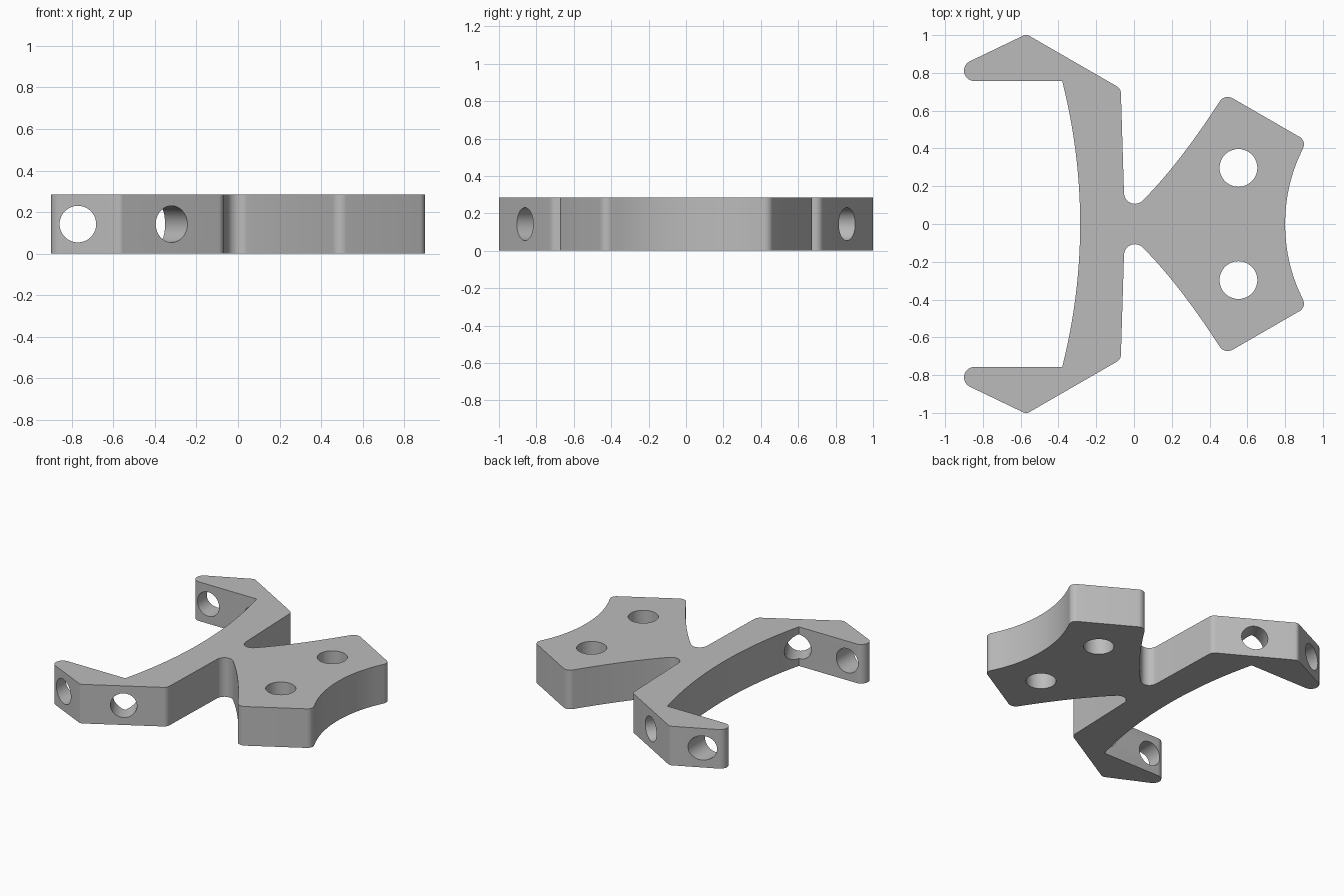
import bpy
import bmesh
import math
from mathutils import Vector, Matrix

if "Cube" in bpy.data.objects:
    bpy.data.objects.remove(bpy.data.objects["Cube"], do_unlink=True)

HEIGHT = 0.285
BORE = 0.088

grey = bpy.data.materials.new("plain grey")
grey.use_nodes = True
grey.diffuse_color = (0.5, 0.5, 0.5, 1)
grey.node_tree.nodes["Principled BSDF"].inputs["Base Color"].default_value = (0.5, 0.5, 0.5, 1)


def arc(centre, radius, start, end, steps=12):
    angles = [math.radians(start + (end - start) * i / steps) for i in range(steps + 1)]
    return [Vector((centre[0] + radius * math.cos(a), centre[1] + radius * math.sin(a))) for a in angles]


def bow(a, control, b, steps=14):
    a, control, b = Vector(a), Vector(control), Vector(b)
    ts = [i / steps for i in range(steps + 1)]
    return [a * (1 - t) ** 2 + control * 2 * t * (1 - t) + b * t * t for t in ts]


def fillet(before, corner, after, radius, steps=8):
    before, corner, after = Vector(before), Vector(corner), Vector(after)
    u, v = (before - corner).normalized(), (after - corner).normalized()
    half = u.angle(v) / 2
    centre = corner + (u + v).normalized() * radius / math.sin(half)
    p = corner + u * radius / math.tan(half) - centre
    q = corner + v * radius / math.tan(half) - centre
    return [centre + p.lerp(q, i / steps).normalized() * radius for i in range(steps + 1)]


# Half outline, from the concave end round to the inside of the long bow
end_arc = bow((0.80, 0), (0.80, 0.20), (0.885, 0.38))
flank = bow((0.435, 0.62), (0.229, 0.307), (0.046, 0.124))
neck = arc((0.005, 0.165), 0.058, -45, -178)
end_corner, flank_corner = (0.913, 0.44), (0.48, 0.69)
shoulder, apex = (-0.07, 0.717), (-0.57, 1.005)
tip = arc((-0.845, 0.812), 0.055, 115, 270)
inner_bow = bow((-0.38, 0.757), (-0.285, 0.38), (-0.285, 0))

half = end_arc[:-1]
half += fillet(end_arc[-1], end_corner, flank_corner, 0.045)
half += fillet(end_corner, flank_corner, flank[0], 0.05)
half += flank[1:-1] + neck
half += fillet(neck[-1], shoulder, apex, 0.045)
half += fillet(shoulder, apex, tip[0], 0.035)
half += tip + inner_bow
outline = half + [Vector((p.x, -p.y)) for p in reversed(half[1:-1])]

# Plate body extruded from the outline
bm = bmesh.new()
base = bm.faces.new([bm.verts.new((p.x, p.y, 0)) for p in outline])
raised = bmesh.ops.extrude_face_region(bm, geom=[base])["geom"]
bmesh.ops.translate(bm, verts=[g for g in raised if isinstance(g, bmesh.types.BMVert)], vec=(0, 0, HEIGHT))
if base.is_valid and len(bm.faces) < len(outline) + 2:
    bm.faces.new([bm.verts[i] for i in range(len(outline))])
bmesh.ops.recalc_face_normals(bm, faces=bm.faces)
mesh = bpy.data.meshes.new("bracket_body")
bm.to_mesh(mesh)
bm.free()
mesh.materials.append(grey)
body = bpy.data.objects.new("bracket_body", mesh)
bpy.context.collection.objects.link(body)
bpy.context.view_layer.objects.active = body
body.select_set(True)


def drill(centre, direction, radius, depth):
    """Cut one round hole through the body."""
    cutter_mesh = bpy.data.meshes.new("hole_cutter")
    cb = bmesh.new()
    turn = Vector(direction).to_track_quat("Z", "Y").to_matrix().to_4x4()
    bmesh.ops.create_cone(cb, cap_ends=True, segments=48, radius1=radius, radius2=radius,
                          depth=depth, matrix=Matrix.Translation(centre) @ turn)
    cb.to_mesh(cutter_mesh)
    cb.free()
    cutter_mesh.materials.append(grey)
    cutter = bpy.data.objects.new("hole_cutter", cutter_mesh)
    cutter.hide_render = True
    bpy.context.collection.objects.link(cutter)
    cut = body.modifiers.new("hole", "BOOLEAN")
    cut.operation = "DIFFERENCE"
    cut.solver = "EXACT"
    cut.object = cutter
    bpy.ops.object.modifier_apply(modifier=cut.name)
    bpy.data.objects.remove(cutter, do_unlink=True)


# Mounting holes, tip holes and slanted holes on both sides
mid = HEIGHT / 2
for side in (1, -1):
    drill((0.553, side * 0.297, mid), (0, 0, 1), 0.1, 1)
    drill((-0.77, side * 0.85, mid), (0, 1, 0), BORE, 0.5)
    drill((-0.37, side * 0.773, mid), (0.5, side * 0.866, 0), BORE, 0.5)

bpy.ops.object.shade_smooth_by_angle(angle=math.radians(30))
